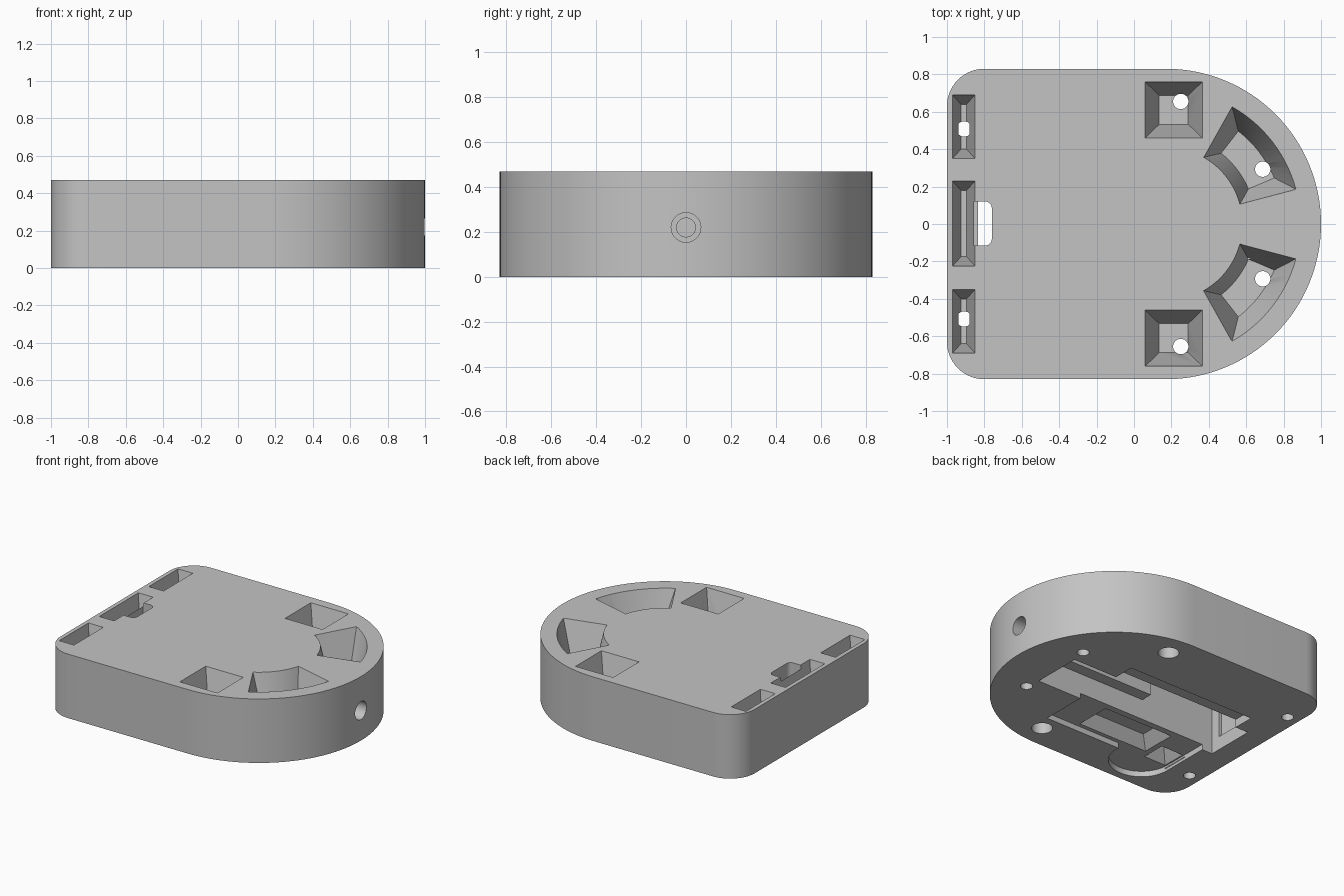
import bpy, bmesh, math

if "Cube" in bpy.data.objects:
    bpy.data.objects.remove(bpy.data.objects["Cube"])

HEIGHT = 0.47
ARC_X, ARC_R = 0.17, 0.83

mat = bpy.data.materials.new("plain_grey")
mat.diffuse_color = (0.55, 0.55, 0.55, 1)
mat.use_nodes = True
mat.node_tree.nodes["Principled BSDF"].inputs["Base Color"].default_value = mat.diffuse_color


def arc(cx, cy, r, a0, a1, n):
    return [(cx + r * math.cos(math.radians(a0 + (a1 - a0) * i / n)),
             cy + r * math.sin(math.radians(a0 + (a1 - a0) * i / n))) for i in range(n + 1)]


def rect(x0, x1, y0, y1):
    return [(x0, y0), (x1, y0), (x1, y1), (x0, y1)]


def circle(x, y, r, n=40):
    return arc(x, y, r, 0, 360, n)[:-1]


def loft(name, low, z0, high, z1):
    """Solid between two matching outlines."""
    bm = bmesh.new()
    a = [bm.verts.new((x, y, z0)) for x, y in low]
    b = [bm.verts.new((x, y, z1)) for x, y in high]
    n = len(a)
    bm.faces.new(a[::-1])
    bm.faces.new(b)
    for i in range(n):
        j = (i + 1) % n
        bm.faces.new((a[i], a[j], b[j], b[i]))
    bmesh.ops.recalc_face_normals(bm, faces=bm.faces[:])
    me = bpy.data.meshes.new(name)
    bm.to_mesh(me)
    bm.free()
    ob = bpy.data.objects.new(name, me)
    bpy.context.collection.objects.link(ob)
    me.materials.append(mat)
    return ob


def cut(tool):
    m = body.modifiers.new("cut", 'BOOLEAN')
    m.operation = 'DIFFERENCE'
    m.solver = 'EXACT'
    m.object = tool
    bpy.context.view_layer.objects.active = body
    bpy.ops.object.modifier_apply(modifier=m.name)
    bpy.data.objects.remove(tool)


def prism(outline, z0, z1):
    cut(loft("cutter", outline, z0, outline, z1))


def taper(rim, floor, z_rim, z_floor):
    """Tapered pocket, continued slightly past the surface."""
    t = 0.02 / abs(z_rim - z_floor)
    over = [(a + (a - c) * t, b + (b - d) * t) for (a, b), (c, d) in zip(rim, floor)]
    z_over = z_rim + (z_rim - z_floor) * t
    if z_rim > z_floor:
        cut(loft("cutter", floor, z_floor, over, z_over))
    else:
        cut(loft("cutter", over, z_over, floor, z_floor))


def sector(r0, r1, a0, a1, s):
    pts = arc(ARC_X, 0, r1, a0, a1, 14) + arc(ARC_X, 0, r0, a1, a0, 14)
    return [(x, y * s) for x, y in pts][::s]


# housing: rounded corners on one end, half round on the other
outline = (arc(ARC_X, 0, ARC_R, -90, 90, 64) + arc(-0.8, 0.63, 0.2, 90, 180, 14)
           + arc(-0.8, -0.63, 0.2, 180, 270, 14))
body = loft("housing", outline, 0, outline, HEIGHT)

# tapered pockets in the top with screw holes
for s in (1, -1):
    yc = 0.61 * s
    taper(rect(0.06, 0.365, yc - 0.15, yc + 0.15),
          rect(0.135, 0.29, yc - 0.077, yc + 0.077), HEIGHT, 0.17)
    taper(sector(0.41, 0.72, 15, 60.5, s), sector(0.48, 0.63, 23, 52, s), HEIGHT, 0.17)
    yc = 0.52 * s
    taper(rect(-0.97, -0.85, yc - 0.17, yc + 0.17),
          rect(-0.925, -0.895, yc - 0.12, yc + 0.12), HEIGHT, 0.22)
    for x, y in ((0.25, 0.655), (0.688, 0.293), (-0.908, 0.508)):
        prism(circle(x, y * s, 0.041), -0.1, 0.3)
    # counterbores below the square pockets
    prism(circle(0.25, 0.655 * s, 0.07), -0.1, 0.09)
taper(rect(-0.97, -0.85, -0.225, 0.23), rect(-0.925, -0.895, -0.175, 0.18), HEIGHT, 0.22)

# stepped channel in the underside
prism(rect(-0.835, 0.67, -0.187, 0.183), -0.1, 0.19)
prism(rect(-0.835, -0.23, -0.187, 0.183), -0.1, 0.35)
prism(rect(-0.3, 0.655, -0.1, 0.1), -0.1, 0.35)

# cable slot from the channel through the top
slot = ([(-0.855, -0.115)] + arc(-0.795, -0.08, 0.035, -90, 0, 6)
        + arc(-0.795, 0.085, 0.035, 0, 90, 6) + [(-0.855, 0.12)])
prism(slot, 0.1, 0.6)

# shallow recesses beside the channel, one with a round end
prism(rect(-0.73, 0.31, 0.1, 0.34), -0.1, 0.06)
prism(rect(-0.75, 0.31, -0.53, -0.12), -0.1, 0.04)
prism(circle(-0.53, -0.555, 0.22, 56), -0.1, 0.041)

# tapered pockets inside the recess
taper(rect(-0.52, 0.05, -0.5, -0.235), rect(-0.45, -0.02, -0.44, -0.295), 0.04, 0.12)
taper(rect(-0.74, -0.56, -0.56, -0.38), rect(-0.67, -0.63, -0.49, -0.45), 0.04, 0.13)

# cable hole in the rounded end, wide then narrow
for r, x0, x1 in ((0.066, 0.88, 1.1), (0.042, 0.6, 1.05)):
    tool = loft("cutter", circle(0, 0, r), x0, circle(0, 0, r), x1)
    tool.rotation_euler = (0, math.pi / 2, 0)
    tool.location = (0, 0, 0.22)
    bpy.context.view_layer.update()
    cut(tool)

# smooth curves, sharp edges
bpy.ops.object.select_all(action='DESELECT')
body.select_set(True)
bpy.context.view_layer.objects.active = body
bpy.ops.object.shade_smooth_by_angle(angle=math.radians(25))
